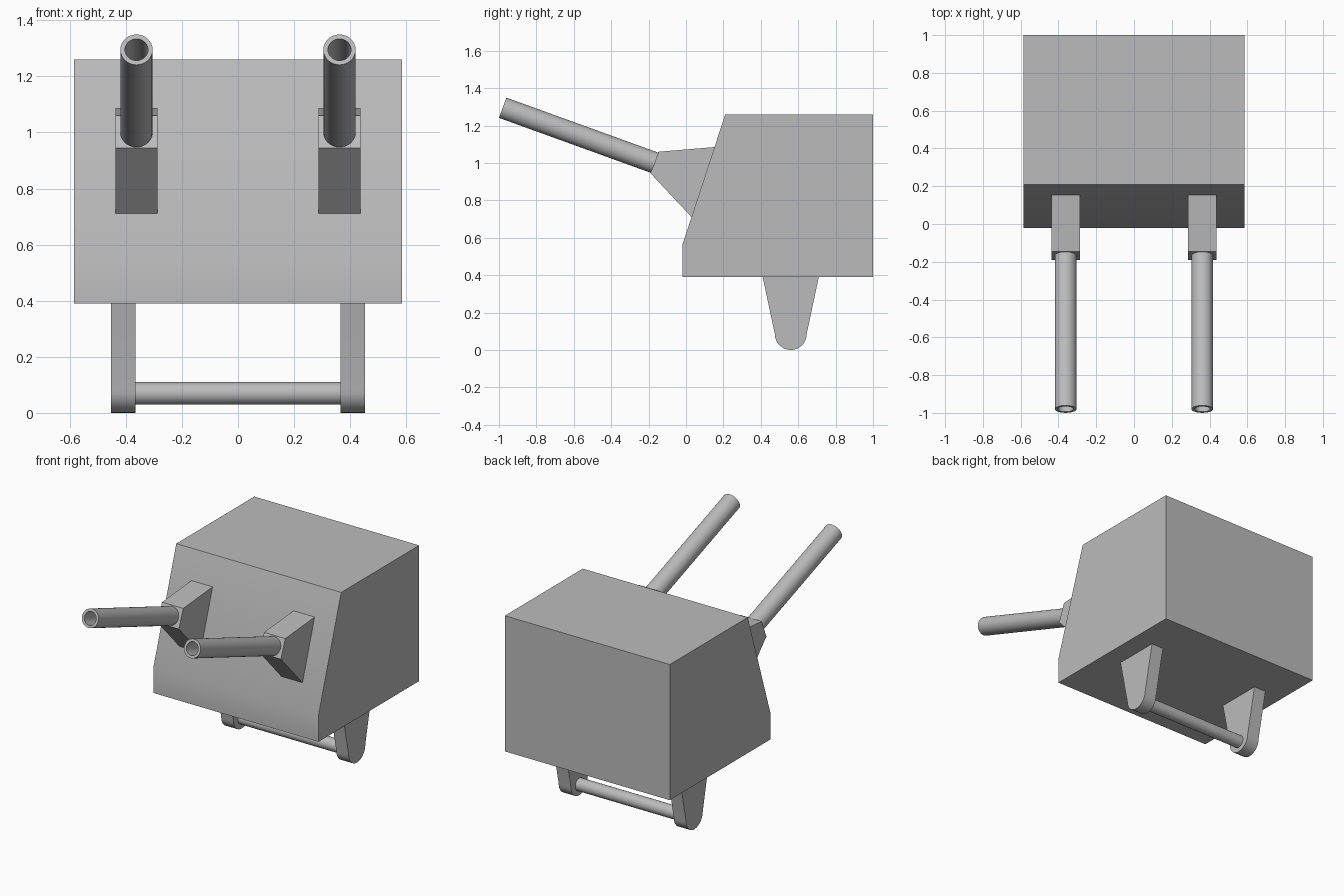
import bpy, bmesh, math
from mathutils import Vector, Matrix

cube = bpy.data.objects.get("Cube")
if cube:
    bpy.data.objects.remove(cube, do_unlink=True)

grey = bpy.data.materials.new("plain grey")
grey.use_nodes = True
colour = (0.5, 0.5, 0.5, 1)
grey.diffuse_color = colour
grey.node_tree.nodes["Principled BSDF"].inputs["Base Color"].default_value = colour


def finish(name, bm):
    """Turn a bmesh into a named grey object with sharp-edged smooth shading."""
    bmesh.ops.remove_doubles(bm, verts=bm.verts, dist=1e-5)
    bmesh.ops.recalc_face_normals(bm, faces=bm.faces)
    mesh = bpy.data.meshes.new(name)
    bm.to_mesh(mesh)
    bm.free()
    mesh.materials.append(grey)
    obj = bpy.data.objects.new(name, mesh)
    bpy.context.collection.objects.link(obj)
    bpy.ops.object.select_all(action='DESELECT')
    obj.select_set(True)
    bpy.context.view_layer.objects.active = obj
    bpy.ops.object.shade_smooth_by_angle(angle=math.radians(30))
    return obj


def slab(name, profile, x0, x1):
    """Extrude a (y, z) side profile from x0 to x1."""
    bm = bmesh.new()
    face = bm.faces.new([bm.verts.new((x0, y, z)) for y, z in profile])
    ext = bmesh.ops.extrude_face_region(bm, geom=[face])
    moved = [v for v in ext["geom"] if isinstance(v, bmesh.types.BMVert)]
    bmesh.ops.translate(bm, verts=moved, vec=(x1 - x0, 0, 0))
    return finish(name, bm)


def tube(name, start, end, outer, inner, depth):
    """Lathe a blind-bored tube, with its open mouth at the end point."""
    start, end = Vector(start), Vector(end)
    length = (end - start).length
    section = [(0, 0), (outer, 0), (outer, length), (inner, length),
               (inner, length - depth), (0, length - depth)]
    bm = bmesh.new()
    verts = [bm.verts.new((r, 0, h)) for r, h in section]
    edges = [bm.edges.new(pair) for pair in zip(verts, verts[1:])]
    bmesh.ops.spin(bm, geom=verts + edges, cent=(0, 0, 0), axis=(0, 0, 1),
                   angle=math.tau, steps=32)
    turn = (end - start).to_track_quat('Z', 'Y').to_matrix().to_4x4()
    bm.transform(Matrix.Translation(start) @ turn)
    return finish(name, bm)


# Sloped-front housing
slab("housing", [(-0.02, 0.39), (1, 0.39), (1, 1.26), (0.21, 1.26), (-0.02, 0.56)],
     -0.585, 0.585)

# Leg outline: tapering sides with a rounded foot
foot_y, foot_r = 0.56, 0.085
leg = [(0.41, 0.39)]
for i in range(17):
    a = math.pi * (1 + i / 16)
    leg.append((foot_y + foot_r * math.cos(a), foot_r + foot_r * math.sin(a)))
leg.append((0.71, 0.39))

mount = [(0.155, 1.085), (-0.145, 1.06), (-0.19, 0.945), (0.03, 0.71)]

for side, s in (("left", 1), ("right", -1)):
    x = s * 0.362
    slab(side + "_gun_mount", mount, x - 0.075, x + 0.075)
    tube(side + "_barrel", (x, -0.165, 1.0), (x, -0.98, 1.295), 0.0575, 0.041, 0.8)
    slab(side + "_leg", leg, s * 0.365, s * 0.452)

# Crossbar between the legs
bm = bmesh.new()
bmesh.ops.create_cone(bm, cap_ends=True, segments=32, radius1=0.04, radius2=0.04, depth=0.75)
bm.transform(Matrix.Translation((0, foot_y, 0.07)) @ Matrix.Rotation(math.pi / 2, 4, 'Y'))
finish("crossbar", bm)
